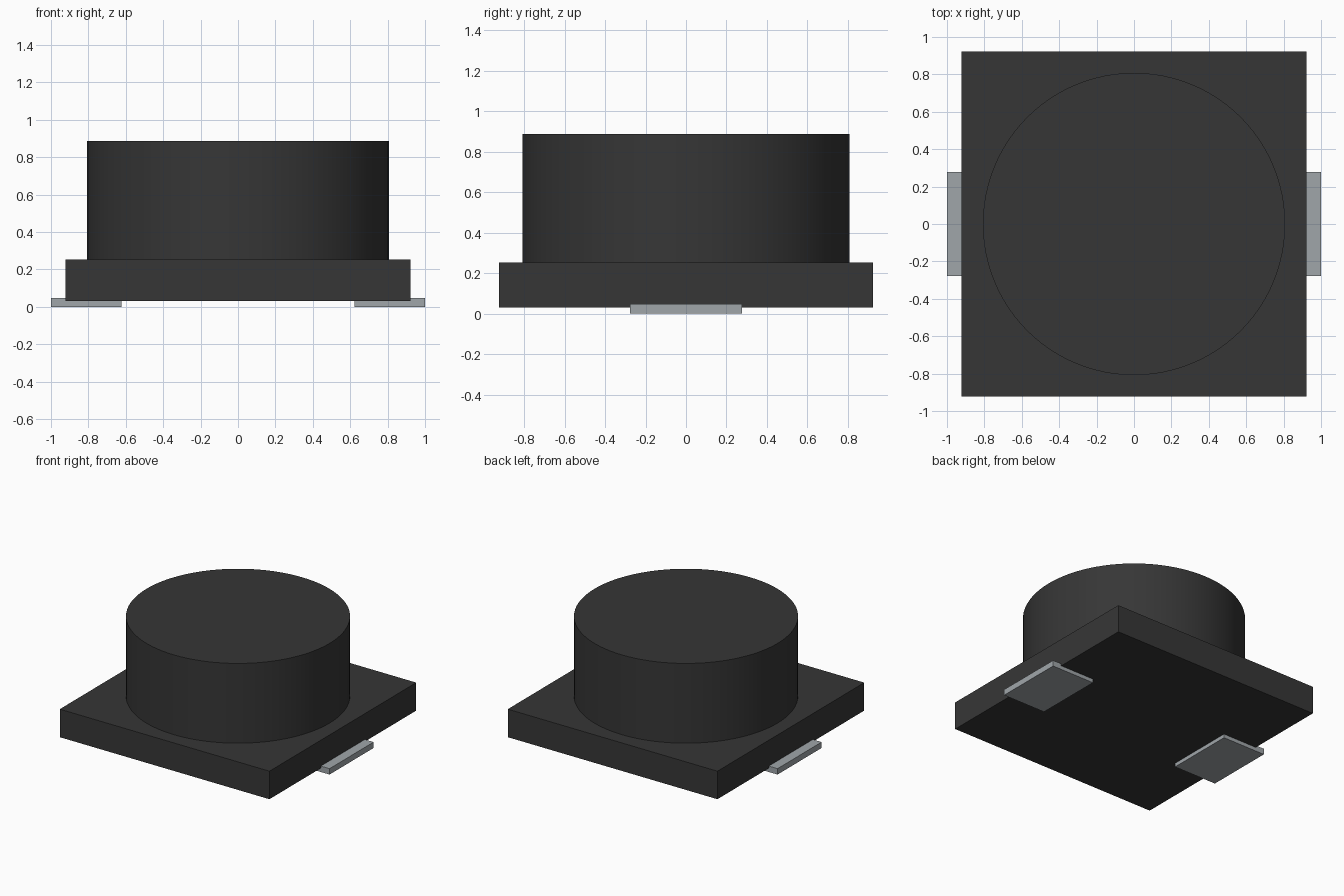
import bpy
import math

cube = bpy.data.objects.get("Cube")
if cube:
    bpy.data.objects.remove(cube, do_unlink=True)


def material(name, rgb):
    mat = bpy.data.materials.new(name)
    mat.use_nodes = True
    mat.diffuse_color = (*rgb, 1)
    mat.node_tree.nodes["Principled BSDF"].inputs["Base Color"].default_value = (*rgb, 1)
    return mat


def box(name, low, high, mat):
    centre = [(a + b) / 2 for a, b in zip(low, high)]
    bpy.ops.mesh.primitive_cube_add(size=1, location=centre)
    ob = bpy.context.object
    ob.name = name
    ob.scale = [b - a for a, b in zip(low, high)]
    bpy.ops.object.transform_apply(location=False, rotation=False, scale=True)
    ob.data.materials.append(mat)
    return ob


black = material("charcoal black", (0.037, 0.037, 0.037))
metal = material("tinned metal", (0.35, 0.38, 0.40))

# Square base slab
BASE_BOTTOM, BASE_TOP, TOP = 0.03, 0.253, 0.888
box("base", (-0.923, -0.923, BASE_BOTTOM), (0.923, 0.923, BASE_TOP), black)

# Round core standing on the base
bpy.ops.mesh.primitive_cylinder_add(vertices=96, radius=0.808, depth=TOP - BASE_TOP,
                                    location=(0, 0, (TOP + BASE_TOP) / 2))
core = bpy.context.object
core.name = "round_core"
core.data.materials.append(black)
bpy.ops.object.shade_smooth_by_angle(angle=math.radians(30))

# Flat solder terminals let into the underside
for name, x0, x1 in (("left_terminal", 0.622, 1.0), ("right_terminal", -1.0, -0.622)):
    box(name, (x0, -0.277, 0), (x1, 0.277, 0.047), metal)
